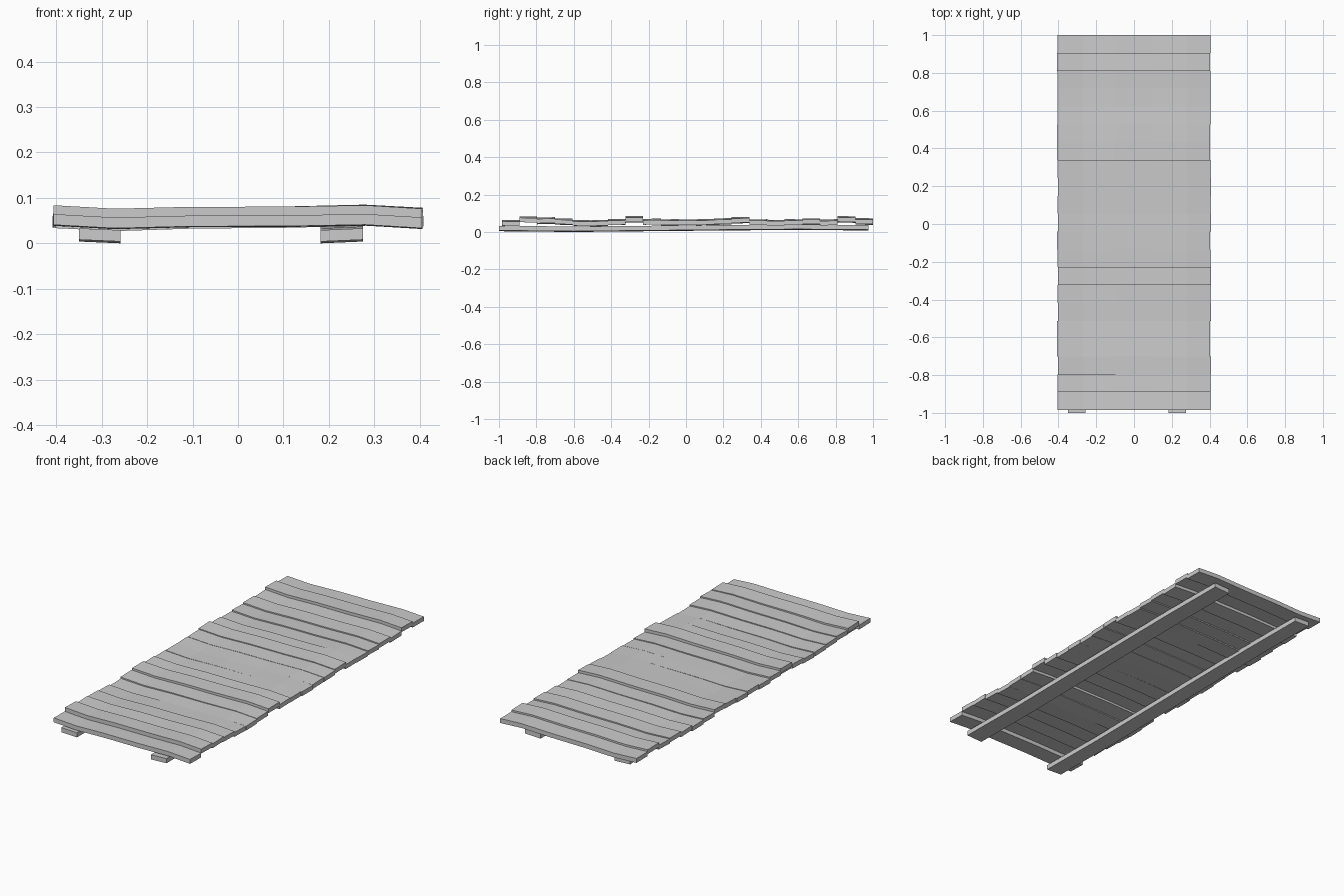
import bpy, bmesh, math, random
from mathutils import Matrix, Vector

if "Cube" in bpy.data.objects:
    bpy.data.objects.remove(bpy.data.objects["Cube"])

random.seed(4)


def loft(name, sections):
    """Skin a row of four-point sections into a closed bar."""
    bm = bmesh.new()
    rings = [[bm.verts.new(p) for p in s] for s in sections]
    for a, b in zip(rings, rings[1:]):
        for i in range(4):
            j = (i + 1) % 4
            bm.faces.new((a[i], a[j], b[j], b[i]))
    bm.faces.new(rings[0])
    bm.faces.new(rings[-1])
    bmesh.ops.recalc_face_normals(bm, faces=bm.faces)
    mesh = bpy.data.meshes.new(name)
    bm.to_mesh(mesh)
    bm.free()
    obj = bpy.data.objects.new(name, mesh)
    bpy.context.collection.objects.link(obj)
    return obj


# Shared warp of every plank: (x, z offset)
WARP = [(-0.405, 0.003), (-0.27, -0.004), (-0.1, 0.001),
        (0.1, 0.002), (0.28, 0.006), (0.405, -0.001)]
# Plank centre heights from front to back
HEIGHTS = [0.047, 0.066, 0.059, 0.054, 0.047, 0.045, 0.052, 0.066, 0.054, 0.050, 0.051,
           0.051, 0.055, 0.062, 0.050, 0.046, 0.050, 0.055, 0.050, 0.066, 0.055]
PITCH = 1.985 / 21
HALF_W, HALF_T = PITCH / 2, 0.0118

# Deck planks
for k, h in enumerate(HEIGHTS):
    y = -0.985 + PITCH * (k + 0.5)
    roll = random.uniform(-0.035, 0.035)
    tilt = random.uniform(-0.005, 0.005)
    shift = random.uniform(-0.003, 0.003)
    dy, dz = HALF_W * math.cos(roll), HALF_W * math.sin(roll)
    sections = []
    for x, w in WARP:
        z = h + w + tilt * x
        sections.append([Vector((x + shift, y - dy, z - dz - HALF_T)),
                         Vector((x + shift, y + dy, z + dz - HALF_T)),
                         Vector((x + shift, y + dy, z + dz + HALF_T)),
                         Vector((x + shift, y - dy, z - dz + HALF_T))])
    loft(f"deck_plank_{k + 1}", sections)

# Two slightly bowed rails underneath: (y, bottom z)
BOW = [(-1.0, 0.006), (-0.6, 0.002), (-0.2, 0.006),
       (0.2, 0.010), (0.6, 0.013), (0.975, 0.010)]
for name, x0, x1, twist in (("left_rail", -0.35, -0.258, -0.002),
                            ("right_rail", 0.182, 0.275, 0.002)):
    loft(name, [[(x0, y, z - twist), (x1, y, z + twist),
                 (x1, y, z + twist + 0.025), (x0, y, z - twist + 0.025)]
                for y, z in BOW])
